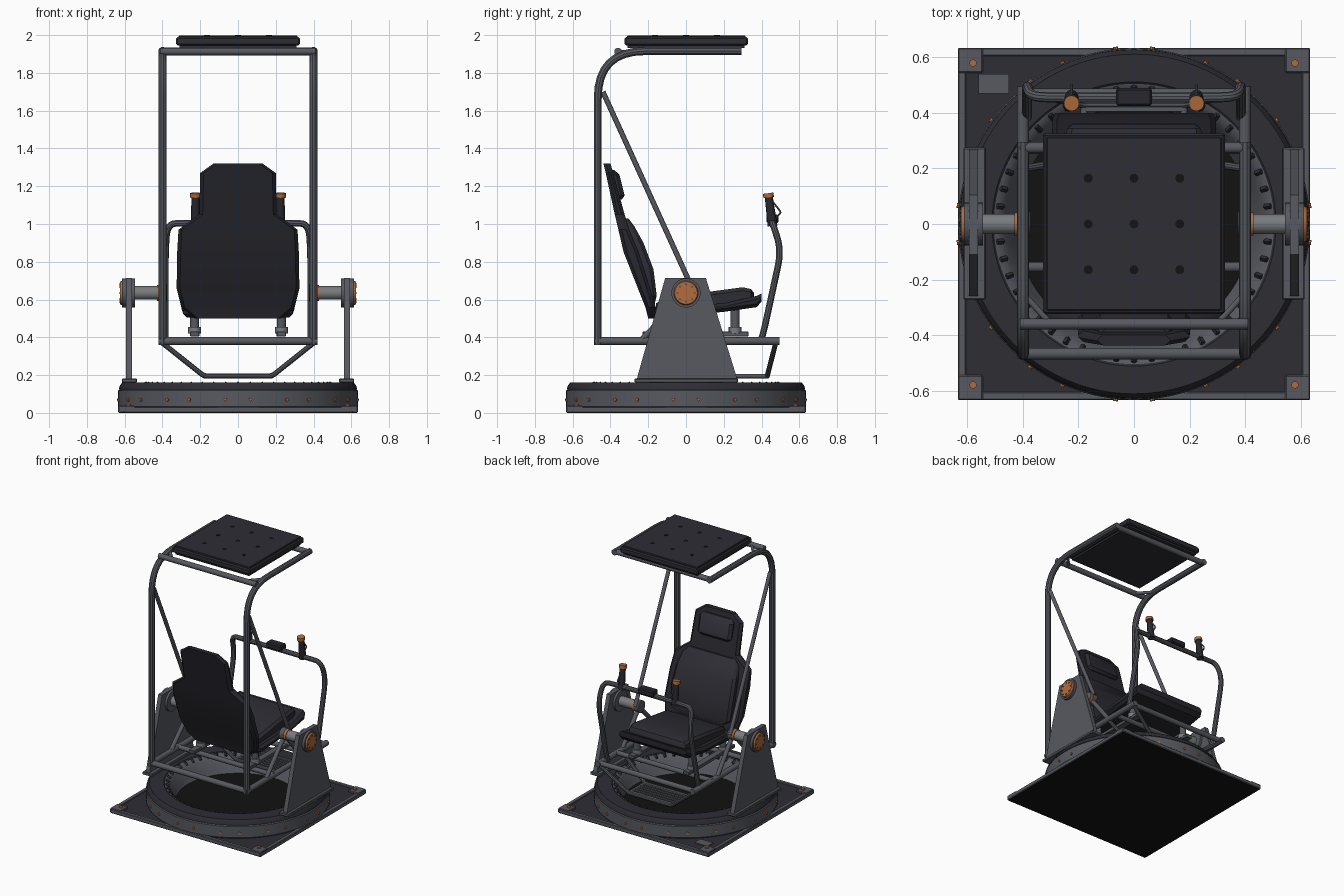
import bpy, bmesh, math
from mathutils import Vector

if "Cube" in bpy.data.objects:
    bpy.data.objects.remove(bpy.data.objects["Cube"])


def material(name, r, g, b):
    m = bpy.data.materials.new(name)
    m.diffuse_color = (r, g, b, 1)
    m.use_nodes = True
    m.node_tree.nodes["Principled BSDF"].inputs["Base Color"].default_value = m.diffuse_color
    return m


STEEL = material("steel grey", 0.095, 0.1, 0.115)
LIGHT = material("light steel", 0.19, 0.2, 0.21)
DARK = material("dark panel", 0.026, 0.026, 0.034)
PAD = material("seat charcoal", 0.02, 0.02, 0.027)
BLACK = material("black", 0.006, 0.006, 0.006)
ORANGE = material("orange", 0.45, 0.15, 0.045)


def add(name, bm, mat, smooth=False):
    bmesh.ops.recalc_face_normals(bm, faces=bm.faces)
    me = bpy.data.meshes.new(name)
    bm.to_mesh(me)
    bm.free()
    me.materials.append(mat)
    ob = bpy.data.objects.new(name, me)
    bpy.context.collection.objects.link(ob)
    if smooth:
        bpy.ops.object.select_all(action='DESELECT')
        ob.select_set(True)
        bpy.context.view_layer.objects.active = ob
        bpy.ops.object.shade_smooth_by_angle(angle=math.radians(35))
    return ob


def box(name, x0, x1, y0, y1, z0, z1, mat, bevel=0.0):
    bm = bmesh.new()
    bmesh.ops.create_cube(bm, size=1)
    for v in bm.verts:
        v.co = ((x0 + x1) / 2 + v.co.x * (x1 - x0), (y0 + y1) / 2 + v.co.y * (y1 - y0),
                (z0 + z1) / 2 + v.co.z * (z1 - z0))
    if bevel:
        bmesh.ops.bevel(bm, geom=bm.edges[:], offset=bevel, segments=1, affect='EDGES')
    return add(name, bm, mat)


def rod(name, a, b, r, mat, n=16, r2=None):
    a, b = Vector(a), Vector(b)
    bm = bmesh.new()
    bmesh.ops.create_cone(bm, cap_ends=True, segments=n, radius1=r, radius2=r if r2 is None else r2,
                          depth=(b - a).length)
    q = (b - a).to_track_quat('Z', 'Y')
    for v in bm.verts:
        v.co = q @ v.co + (a + b) / 2
    return add(name, bm, mat, True)


def pipe(name, pts, r, mat, bend=0.0):
    """Round tube along a path whose corners are rounded by bend."""
    pts = [Vector(p) for p in pts]
    path = [pts[0]]
    for p, c, n in zip(pts, pts[1:], pts[2:]):
        a = c + (p - c).normalized() * min(bend, (p - c).length * 0.49)
        b = c + (n - c).normalized() * min(bend, (n - c).length * 0.49)
        path += [a * (1 - t) ** 2 + c * 2 * t * (1 - t) + b * t * t for t in [i / 8 for i in range(9)]]
    path.append(pts[-1])
    cu = bpy.data.curves.new(name, 'CURVE')
    cu.dimensions = '3D'
    cu.bevel_depth, cu.bevel_resolution, cu.use_fill_caps = r, 3, True
    sp = cu.splines.new('POLY')
    sp.points.add(len(path) - 1)
    for s, p in zip(sp.points, path):
        s.co = (*p, 1)
        s.radius = 1
    tmp = bpy.data.objects.new(name, cu)
    bm = bmesh.new()
    me = bpy.data.meshes.new_from_object(tmp)
    bm.from_mesh(me)
    bpy.data.objects.remove(tmp)
    return add(name, bm, mat, True)


def lathe(name, profile, mat, n=96):
    """Closed (radius, height) profile turned about z."""
    bm = bmesh.new()
    rings = [[bm.verts.new((r * math.cos(2 * math.pi * i / n), r * math.sin(2 * math.pi * i / n), z))
              for r, z in profile] for i in range(n)]
    k = len(profile)
    for i in range(n):
        a, b = rings[i], rings[(i + 1) % n]
        for j in range(k):
            bm.faces.new((a[j], b[j], b[(j + 1) % k], a[(j + 1) % k]))
    return add(name, bm, mat, True)


def loft(name, sections, upright, mat, c=0.018):
    """Chamfered slab through (position, half width, low, high) sections."""
    bm = bmesh.new()
    rings = []
    for t, w, lo, hi in sections:
        d = min(c, (hi - lo) * 0.4)
        sec = [(-w + c, lo), (w - c, lo), (w, lo + d), (w, hi - d),
               (w - c, hi), (-w + c, hi), (-w, hi - d), (-w, lo + d)]
        rings.append([bm.verts.new((x, h, t) if upright else (x, t, h)) for x, h in sec])
    for a, b in zip(rings, rings[1:]):
        for i in range(8):
            bm.faces.new((a[i], a[(i + 1) % 8], b[(i + 1) % 8], b[i]))
    bm.faces.new(rings[0])
    bm.faces.new(rings[-1])
    return add(name, bm, mat, True)


# Base plate with border, corner blocks and bolts
box("base_underside", -.63, .63, -.63, .63, 0, .012, BLACK)
box("base_plate", -.63, .63, -.63, .63, .012, .024, DARK)
for s in (-1, 1):
    e = sorted((s * .605, s * .635))
    box("base_border_x", *e, -.635, .635, .002, .032, STEEL, .004)
    box("base_border_y", -.604, .604, *e, .002, .032, STEEL, .004)
    for t in (-1, 1):
        box("corner_block", *sorted((s * .545, s * .634)), *sorted((t * .545, t * .634)), .004, .038, STEEL, .004)
        rod("corner_bolt", (s * .58, t * .58, .036), (s * .58, t * .58, .046), .013, ORANGE, 12)
box("info_plate", -.56, -.45, .47, .54, .024, .03, STEEL)

# Turntable ring, inner bowl, floor and tick marks
lathe("ring_body", [(.50, .024), (.625, .024), (.634, .034), (.634, .118), (.622, .128), (.50, .128)], STEEL)
lathe("ring_top", [(.505, .125), (.630, .125), (.628, .14), (.612, .162), (.512, .162), (.505, .156)], DARK)
lathe("ring_bowl", [(.505, .024), (.505, .155), (.49, .15), (.465, .125), (.44, .06), (.42, .024)], STEEL)
rod("bowl_floor", (0, 0, .02), (0, 0, .032), .43, BLACK, 64)
for i in range(48):
    a = 2 * math.pi * i / 48
    d = Vector((math.cos(a), math.sin(a), 0))
    rod("ring_tick", d * .475 + Vector((0, 0, .142)), d * .497 + Vector((0, 0, .158)), .010, DARK, 4)
for i in range(12):
    for off in (-6, 6):
        a = math.radians(30 * i + off)
        d = Vector((math.cos(a), math.sin(a), 0))
        rod("ring_bolt", d * .63 + Vector((0, 0, .07)), d * .642 + Vector((0, 0, .07)), .009, ORANGE, 8)

for s in (-1, 1):
    # Bearing towers
    bm = bmesh.new()
    out = [(-.262, .165), (.272, .165), (.265, .2), (.105, .715), (-.11, .715), (-.255, .2)]
    f = bm.faces.new([bm.verts.new((s * .562, y, z)) for y, z in out])
    ext = bmesh.ops.extrude_face_region(bm, geom=[f])["geom"]
    for v in ext:
        if isinstance(v, bmesh.types.BMVert):
            v.co.x = s * .594
    add("tower_plate", bm, STEEL)
    box("tower_foot", *sorted((s * .535, s * .615)), -.272, .275, .16, .182, STEEL, .004)
    rod("bearing_housing", (s * .545, 0, .635), (s * .613, 0, .635), .077, STEEL, 32)
    rod("bearing_cap", (s * .61, 0, .635), (s * .624, 0, .635), .066, ORANGE, 32, .06)
    for i in range(8):
        a = math.pi * i / 4
        y, z = .046 * math.cos(a), .635 + .046 * math.sin(a)
        rod("cap_bolt", (s * .62, y, z), (s * .628, y, z), .006, STEEL, 8)
    rod("pivot_shaft", (s * .4, 0, .635), (s * .56, 0, .635), .036, LIGHT, 24)
    rod("shaft_collar", (s * .405, 0, .635), (s * .43, 0, .635), .042, ORANGE, 24)
    rod("pivot_hub", (s * .375, 0, .635), (s * .41, 0, .635), .045, STEEL, 24)

    # Cage side: lower rail, bent post and roof rail
    pipe("cage_post", [(s * .4, -.467, .36), (s * .4, -.467, 1.915), (s * .4, .295, 1.915)], .022, STEEL, .25)
    rod("lower_rail", (s * .4, -.485, .38), (s * .4, .495, .38), .021, STEEL)
    rod("long_brace", (s * .4, -.44, 1.70), (s * .4, .04, .645), .014, STEEL)
    rod("hub_brace", (s * .395, 0, .63), (s * .4, -.24, .38), .016, STEEL)
    rod("hub_brace", (s * .395, 0, .63), (s * .4, .2, .38), .016, STEEL)
    rod("roof_gusset", (s * .4, -.25, 1.91), (s * .3, -.36, 1.91), .011, STEEL)

    # Seat rails and pedestals
    box("seat_rail", *sorted((s * .205, s * .255)), -.23, .33, .405, .43, STEEL, .003)
    for y in (-.12, .26):
        rod("pedestal_collar", (s * .23, y, .42), (s * .23, y, .455), .034, LIGHT)
        rod("seat_pedestal", (s * .23, y, .45), (s * .23, y, .55), .024, STEEL)

    # Footrest hangers
    pipe("footrest_hanger", [(s * .4, .475, .37), (s * .18, .43, .195), (0, .43, .195)], .014, STEEL, .02)
    pipe("footrest_hanger", [(s * .4, .20, .37), (s * .18, .235, .195), (0, .235, .195)], .014, STEEL, .02)
    rod("footrest_side", (s * .18, .235, .195), (s * .18, .43, .195), .012, STEEL)

    # Hand grips with orange caps and trigger guards
    rod("hand_grip", (s * .225, .458, .99), (s * .225, .438, 1.145), .026, PAD, 12, .021)
    rod("grip_cap", (s * .225, .438, 1.14), (s * .225, .435, 1.163), .028, ORANGE, 16)
    pipe("grip_guard", [(s * .225, .45, 1.13), (s * .225, .505, 1.06), (s * .225, .455, 1.02)], .005, STEEL, .015)

# Cage cross bars
for y, z, r in ((-.467, .38, .021), (.47, .38, .019), (.27, .385, .018), (-.155, .385, .018),
                (-.36, 1.913, .02), (.275, 1.915, .02)):
    rod("cross_bar", (-.41, y, z), (.41, y, z), r, STEEL)

# Footrest slats
for i in range(6):
    y = .255 + i * .03
    box("footrest_slat", -.18, .18, y, y + .016, .192, .206, STEEL)

# Roof panel with holes
box("roof_tray", -.31, .31, -.31, .31, 1.932, 1.95, DARK)
box("roof_panel", -.328, .328, -.325, .327, 1.946, 1.99, DARK, .008)
box("roof_top", -.315, .315, -.312, .314, 1.985, 1.999, DARK, .004)
for x in (-.165, 0, .165):
    for y in (-.165, 0, .165):
        rod("roof_hole", (x, y, 1.99), (x, y, 2.0), .016, BLACK, 16)

# Steering arch and control box
arch = [(.385, .43, .19), (.385, .405, .40), (.385, .505, .86), (.375, .46, 1.0), (.29, .455, 1.005)]
arch[0] = (.385, .385, .37)
pipe("handle_arch", arch + [(-x, y, z) for x, y, z in arch[::-1]], .018, STEEL, .09)
box("control_box", -.065, .065, .425, .49, 1.005, 1.05, PAD, .008)

# Seat: back shell, cushions, headrest and pan
loft("seat_back_shell", [(.50, .23, -.20, -.16), (.56, .30, -.215, -.16), (.66, .325, -.255, -.19),
                         (.85, .322, -.33, -.25), (.97, .315, -.358, -.30), (1.05, .205, -.377, -.325),
                         (1.27, .20, -.425, -.385), (1.32, .13, -.437, -.40)], True, PAD)
loft("back_cushion", [(.58, .20, -.2, -.165), (.62, .25, -.22, -.155), (.76, .26, -.28, -.172),
                      (.90, .25, -.32, -.225), (.99, .23, -.345, -.275), (1.03, .19, -.35, -.305)], True, DARK)
loft("headrest_pad", [(1.13, .12, -.37, -.34), (1.15, .14, -.375, -.325), (1.26, .14, -.40, -.352),
                      (1.285, .12, -.41, -.378)], True, DARK)
loft("seat_pan", [(-.2, .22, .505, .56), (-.12, .29, .505, .56), (.2, .30, .535, .58),
                  (.375, .295, .56, .62), (.4, .285, .59, .632)], False, PAD)
loft("seat_cushion", [(-.16, .22, .53, .58), (-.1, .25, .53, .61), (.15, .25, .55, .645),
                      (.30, .25, .57, .665), (.345, .24, .58, .655), (.36, .22, .585, .635)], False, DARK)
